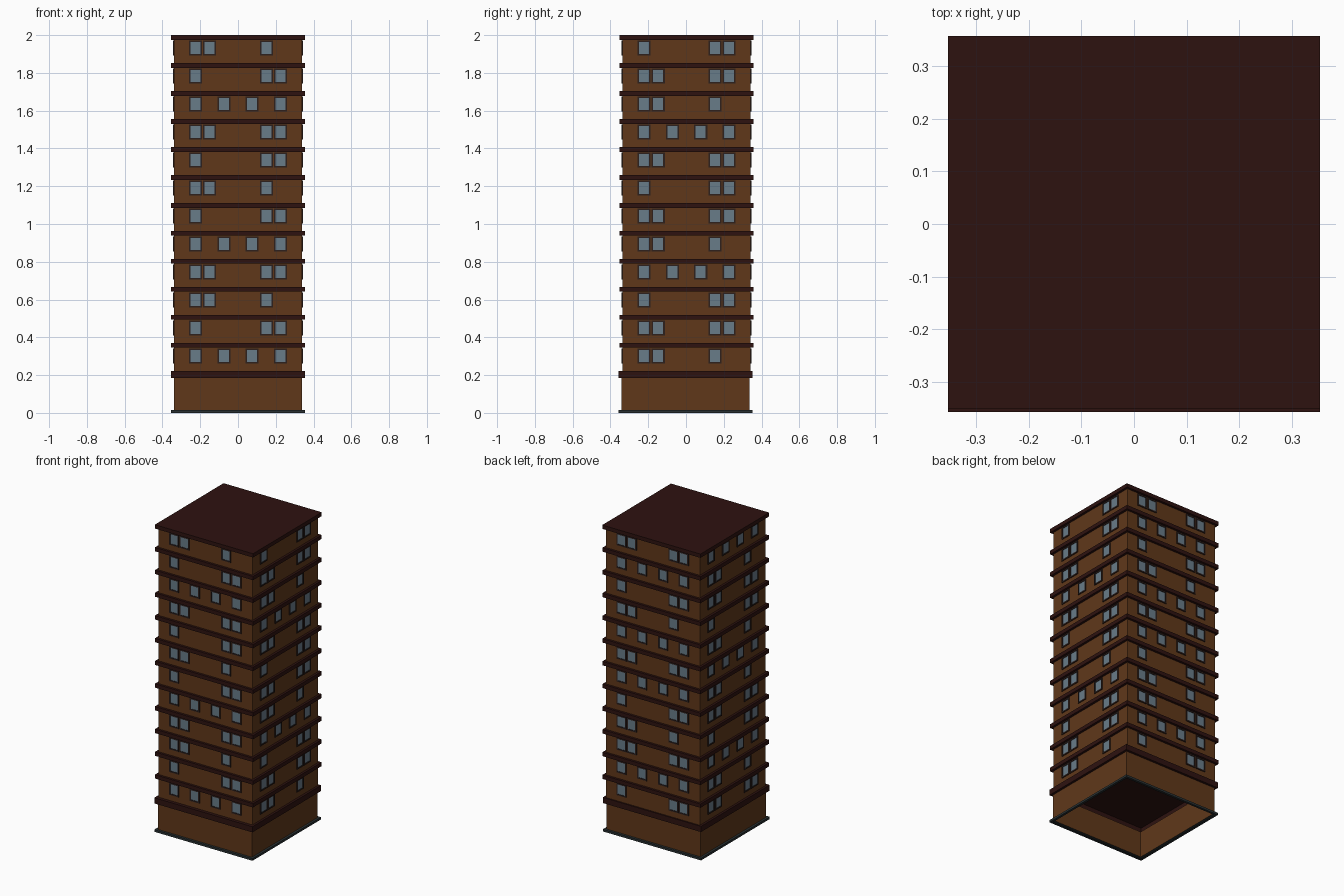
import bpy, bmesh
from math import pi
from mathutils import Matrix, Vector

if "Cube" in bpy.data.objects:
    bpy.data.objects.remove(bpy.data.objects["Cube"])

WALL, SLAB = 0.339, 0.354          # half widths of walls and slabs
BASE_TOP, TOP, FLOORS = 0.222, 2.0, 12
STEP = (TOP - BASE_TOP) / FLOORS
SLAB_H = 0.025
BASE_Y, TOWER_Y = -0.003, 0.003    # tower sits slightly behind the base


def material(name, rgb):
    m = bpy.data.materials.new(name)
    m.diffuse_color = (*rgb, 1)
    m.use_nodes = True
    m.node_tree.nodes["Principled BSDF"].inputs["Base Color"].default_value = m.diffuse_color
    return m


brick = material("brown_wall", (0.115, 0.039, 0.010))
dark = material("dark_slab", (0.027, 0.006, 0.005))
grey = material("grey_trim", (0.022, 0.030, 0.032))
frame_mat = material("window_frame", (0.026, 0.014, 0.012))
glass_mat = material("glass", (0.14, 0.20, 0.25))


def finish(name, bm, mats):
    mesh = bpy.data.meshes.new(name)
    bm.to_mesh(mesh)
    bm.free()
    for m in mats:
        mesh.materials.append(m)
    ob = bpy.data.objects.new(name, mesh)
    bpy.context.collection.objects.link(ob)
    return ob


def square_skin(name, profile, mats, y0):
    """Sweep (half width, z, material of the next band) around a square, capped on top."""
    bm = bmesh.new()
    prev = None
    for h, z, mat in profile:
        ring = [bm.verts.new((sx * h, sy * h + y0, z))
                for sx, sy in ((-1, -1), (1, -1), (1, 1), (-1, 1))]
        if prev:
            for i in range(4):
                j = (i + 1) % 4
                f = bm.faces.new((prev[i], prev[j], ring[j], ring[i]))
                f.material_index = band
        prev, band = ring, mat
    bm.faces.new(prev).material_index = band
    return finish(name, bm, mats)


# Ground storey: open underneath, grey foot trim and thick slab
square_skin("base_storey", [
    (WALL, 0, 2), (SLAB, 0, 2), (SLAB, 0.014, 2), (WALL, 0.014, 0),
    (WALL, 0.185, 1), (SLAB, 0.185, 1), (SLAB, BASE_TOP, 1)],
    [brick, dark, grey], BASE_Y)

# Tower: twelve storeys, each topped by a projecting slab
profile = [(WALL, BASE_TOP, 0)]
for i in range(FLOORS):
    top = BASE_TOP + STEP * (i + 1)
    profile += [(WALL, top - SLAB_H, 1), (SLAB, top - SLAB_H, 1), (SLAB, top, 1)]
    if i < FLOORS - 1:
        profile.append((WALL, top, 0))
square_skin("tower", profile, [brick, dark], TOWER_Y)

# Window layouts, and their order up the front
LAYOUT = {
    "A": (-0.225, -0.075, 0.075, 0.225),
    "B": (-0.225, 0.15, 0.225),
    "C": (-0.225, -0.15, 0.15),
    "D": (-0.225, -0.15, 0.15, 0.225),
}
CYCLE = "ACBD"                     # each side moves one step on in this cycle
ORDER = "ABCDABCBDABC"

frames, panes = bmesh.new(), bmesh.new()


def rect(bm, m, x, z, w, h, y):
    return [bm.verts.new(m @ Vector((x + sx * w / 2, y, z + sz * h / 2)))
            for sx, sz in ((-1, -1), (1, -1), (1, 1), (-1, 1))]


def window(m, x, z):
    front, back = -WALL - 0.005, -WALL
    loops = [rect(frames, m, x, z, 0.069, 0.080, back),
             rect(frames, m, x, z, 0.069, 0.080, front),
             rect(frames, m, x, z, 0.053, 0.063, front),
             rect(frames, m, x, z, 0.053, 0.063, back)]
    for a, b in zip(loops, loops[1:]):
        for i in range(4):
            j = (i + 1) % 4
            frames.faces.new((a[i], a[j], b[j], b[i]))
    panes.faces.new(rect(panes, m, x, z, 0.053, 0.063, back - 0.002))


for side in range(4):
    m = Matrix.Translation((0, TOWER_Y, 0)) @ Matrix.Rotation(side * pi / 2, 4, "Z")
    for i, key in enumerate(ORDER):
        key = CYCLE[(CYCLE.index(key) + side) % 4]
        for x in LAYOUT[key]:
            window(m, x, BASE_TOP + STEP * i + 0.079)

finish("window_frames", frames, [frame_mat])
finish("window_panes", panes, [glass_mat])
